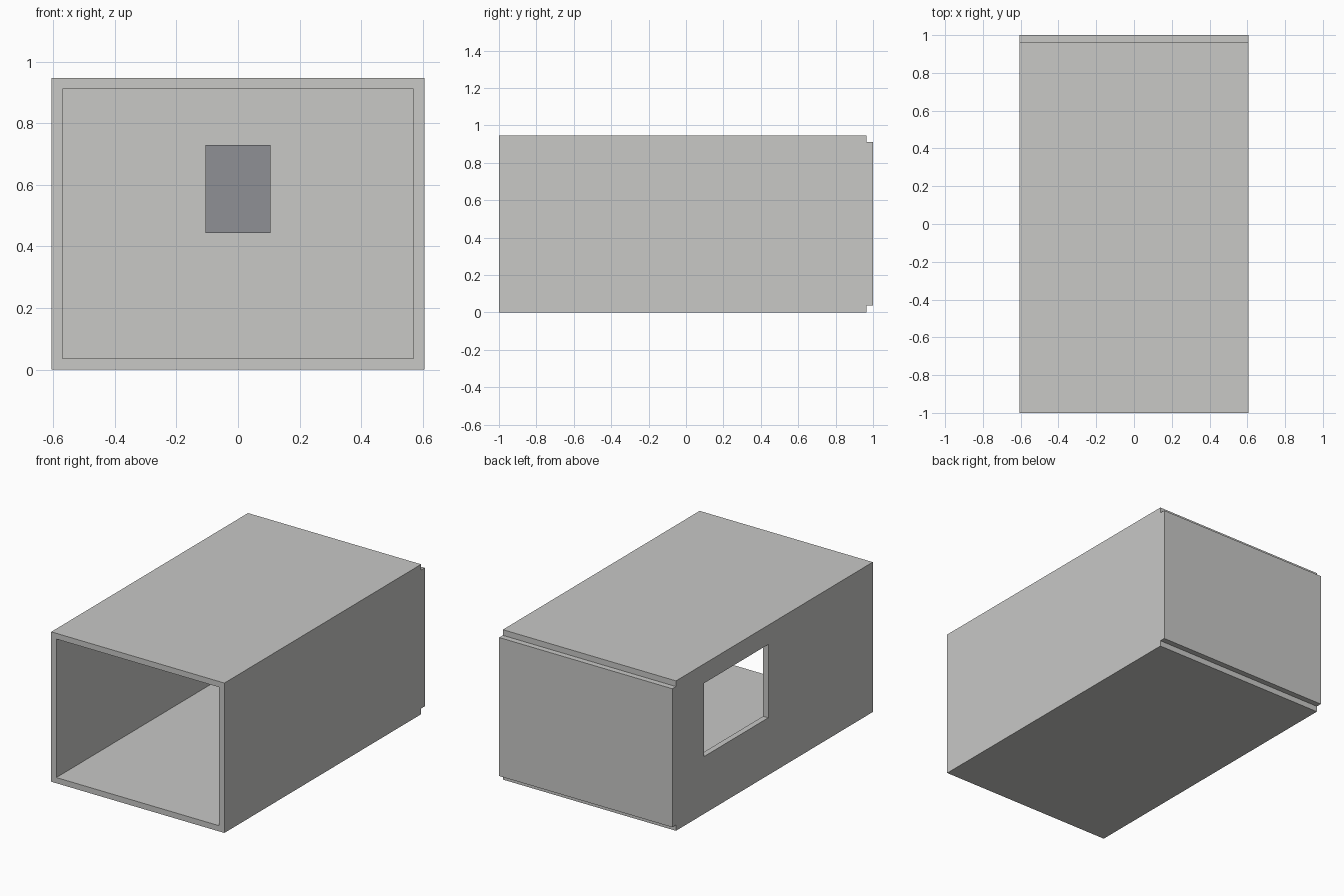
import bpy

cube = bpy.data.objects.get("Cube")
if cube:
    bpy.data.objects.remove(cube, do_unlink=True)

# Overall sizes
HALF_W, HEIGHT, WALL = 0.605, 0.947, 0.036
FRONT, BACK = -1.0, 1.0
SHELL_END = BACK - WALL


def material(name, color):
    mat = bpy.data.materials.new(name)
    mat.use_nodes = True
    mat.diffuse_color = (*color, 1)
    mat.node_tree.nodes["Principled BSDF"].inputs["Base Color"].default_value = (*color, 1)
    return mat


def box(name, low, high, mat):
    """Box between two opposite corners."""
    bpy.ops.mesh.primitive_cube_add(size=1)
    obj = bpy.context.object
    obj.name = obj.data.name = name
    for v in obj.data.vertices:
        v.co = [lo if c < 0 else hi for c, lo, hi in zip(v.co, low, high)]
    obj.data.materials.append(mat)
    return obj


def cut(target, cutter):
    """Subtract the cutter, then discard it."""
    cutter.hide_render = True
    mod = target.modifiers.new("cut", "BOOLEAN")
    mod.operation, mod.solver, mod.object = "DIFFERENCE", "EXACT", cutter
    bpy.context.view_layer.objects.active = target
    bpy.ops.object.modifier_apply(modifier=mod.name)
    bpy.data.objects.remove(cutter, do_unlink=True)


pale_grey = material("pale grey", (0.58, 0.58, 0.565))
slate_grey = material("slate grey", (0.275, 0.28, 0.3))

# Room shell: floor, ceiling and side walls, open at both ends
shell = box("room_shell", (-HALF_W, FRONT, 0), (HALF_W, SHELL_END, HEIGHT), pale_grey)
cut(shell, box("room_cutter", (WALL - HALF_W, FRONT - 1, WALL),
               (HALF_W - WALL, BACK + 1, HEIGHT - WALL), pale_grey))

# Window opening in the right wall
cut(shell, box("window_cutter", (-1, 0.043, 0.362), (-0.4, 0.684, 0.825), pale_grey))

# Back wall, full width but set in from the floor and ceiling
box("back_wall", (-HALF_W, SHELL_END, WALL), (HALF_W, BACK, HEIGHT - WALL), pale_grey)

# Flat panel hung inside on the back wall
box("wall_panel", (-0.106, SHELL_END - 0.008, 0.443), (0.106, SHELL_END, 0.73), slate_grey)
